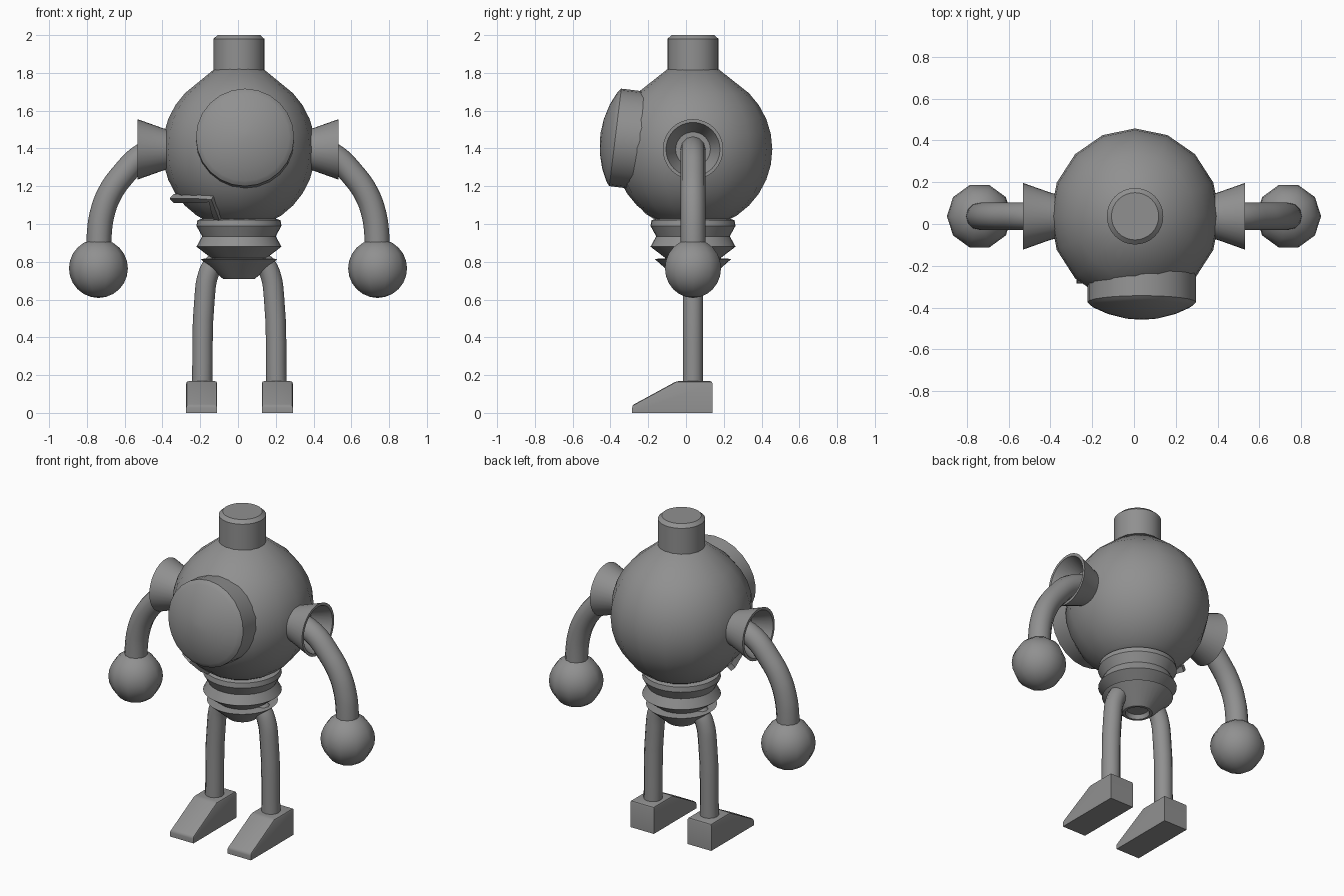
import bpy, bmesh
from math import sin, cos, pi, radians, sqrt
from mathutils import Matrix, Vector

if "Cube" in bpy.data.objects:
    bpy.data.objects.remove(bpy.data.objects["Cube"])

CX, CY = 0.005, 0.037          # central axis of the figure
BODY_Z, BODY_R = 1.395, 0.42

grey = bpy.data.materials.new("grey metal")
grey.use_nodes = True
colour = (0.28, 0.28, 0.28, 1)
grey.diffuse_color = colour
grey.node_tree.nodes["Principled BSDF"].inputs["Base Color"].default_value = colour


def finish(ob, angle=35):
    ob.data.materials.clear()
    ob.data.materials.append(grey)
    bpy.ops.object.select_all(action='DESELECT')
    ob.select_set(True)
    bpy.context.view_layer.objects.active = ob
    bpy.ops.object.shade_smooth_by_angle(angle=radians(angle))
    return ob


def add_mesh(name, bm, angle=35):
    bmesh.ops.recalc_face_normals(bm, faces=bm.faces)
    mesh = bpy.data.meshes.new(name)
    bm.to_mesh(mesh)
    bm.free()
    ob = bpy.data.objects.new(name, mesh)
    bpy.context.collection.objects.link(ob)
    return finish(ob, angle)


def lathe(name, profile, matrix, sides=32, angle=35):
    """Revolve (radius, height) points about the local z axis."""
    bm = bmesh.new()
    rings = []
    for r, h in profile:
        rings.append([bm.verts.new(matrix @ Vector((r * cos(2 * pi * i / sides),
                                                    r * sin(2 * pi * i / sides), h)))
                      for i in range(sides)])
    for a, b in zip(rings, rings[1:]):
        for i in range(sides):
            j = (i + 1) % sides
            bm.faces.new((a[i], a[j], b[j], b[i]))
    bm.faces.new(rings[0])
    bm.faces.new(rings[-1])
    return add_mesh(name, bm, angle)


def tube(name, points, radius, resolution=4, smooth=True):
    """Round tube along a path, turned into a mesh."""
    curve = bpy.data.curves.new(name, 'CURVE')
    curve.dimensions = '3D'
    curve.bevel_depth = radius
    curve.bevel_resolution = resolution
    curve.use_fill_caps = True
    curve.resolution_u = 4
    spline = curve.splines.new('BEZIER' if smooth else 'POLY')
    if smooth:
        spline.bezier_points.add(len(points) - 1)
        for bp, p in zip(spline.bezier_points, points):
            bp.co = p
            bp.handle_left_type = bp.handle_right_type = 'AUTO'
    else:
        spline.points.add(len(points) - 1)
        for sp, p in zip(spline.points, points):
            sp.co = (*p, 1)
    ob = bpy.data.objects.new(name, curve)
    bpy.context.collection.objects.link(ob)
    bpy.ops.object.select_all(action='DESELECT')
    ob.select_set(True)
    bpy.context.view_layer.objects.active = ob
    bpy.ops.object.convert(target='MESH')
    return finish(bpy.context.view_layer.objects.active)


axis = Matrix.Translation((CX, CY, 0))

# Round body, pulled up to the neck
body = [(BODY_R * sin(a), BODY_Z - BODY_R * cos(a))
        for a in (pi * i / 16 for i in range(2, 13))]
body.append((0.135, 1.82))
lathe("body", body, axis @ Matrix.Diagonal((0.965, 1, 1, 1)), 16, 50)

# Neck stub with chamfered top
lathe("neck", [(0.135, 1.78), (0.135, 1.98), (0.113, 2.0)], axis)

# Pleated waist and the cup under it
lathe("waist", [(0.19, 1.03), (0.22, 1.02), (0.225, 0.99), (0.195, 0.935),
                (0.225, 0.88), (0.14, 0.815)], axis, angle=20)
lathe("hip_cup", [(0.13, 0.82), (0.203, 0.815), (0.085, 0.71),
                  (0.07, 0.71), (0.06, 0.735)], axis, angle=20)

# Porthole eye, tilted slightly upward
eye_place = Matrix.Translation((0.037, -0.386, 1.46)) @ Matrix.Rotation(radians(83), 4, 'X')
lathe("eye", [(0.26, -0.18), (0.26, -0.012), (0.247, 0), (0.235, 0.008),
              (0.17, 0.038), (0.09, 0.06), (0.02, 0.068)], eye_place, 24)

# Bracket strip on the lower right of the body
strip = []
for x, z in [(-0.34, 1.135), (-0.28, 1.135), (-0.21, 1.135), (-0.14, 1.135),
             (-0.12, 1.07), (-0.10, 1.015)]:
    depth = BODY_R ** 2 - (z - BODY_Z) ** 2 - (x / 0.965) ** 2
    strip.append((x, CY - sqrt(max(depth, 0)), z))
tube("bracket", strip, 0.024, 0, False)

arm_path = [(0.36, 1.41), (0.50, 1.365), (0.61, 1.26), (0.68, 1.16),
            (0.72, 1.05), (0.735, 0.94), (0.737, 0.80)]
leg_path = [(0.08, 0.82), (0.135, 0.785), (0.165, 0.73), (0.183, 0.62), (0.197, 0.13)]

for s, side in ((1, "left"), (-1, "right")):
    # Flared hollow shoulder socket
    place = Matrix.Translation((0, CY, 1.395)) @ Matrix.Rotation(s * pi / 2, 4, 'Y')
    lathe(side + "_shoulder", [(0.10, 0.35), (0.113, 0.40), (0.16, 0.532),
                               (0.143, 0.532), (0.092, 0.42)], place)

    # Bent arm and ball hand
    tube(side + "_arm", [(s * x, CY, z) for x, z in arm_path], 0.066)
    hand = [(0.156 * sin(pi * i / 12), -0.156 * cos(pi * i / 12)) for i in range(1, 12)]
    hand = [(0.004, -0.156)] + hand + [(0.004, 0.156)]
    lathe(side + "_hand", hand, Matrix.Translation((s * 0.739, CY, 0.765)), 10, 60)

    # Leg
    tube(side + "_leg", [(0.007 + s * x, CY, z) for x, z in leg_path], 0.054)

    # Wedge foot
    bm = bmesh.new()
    outline = [(0.14, 0), (0.14, 0.168), (-0.05, 0.168), (-0.285, 0.04), (-0.285, 0)]
    x0 = 0.008 + s * 0.2
    face = bm.faces.new([bm.verts.new((x0 - 0.082, y, z)) for y, z in outline])
    ext = bmesh.ops.extrude_face_region(bm, geom=[face])
    bmesh.ops.translate(bm, vec=(0.164, 0, 0),
                        verts=[v for v in ext["geom"] if isinstance(v, bmesh.types.BMVert)])
    top_edges = [e for e in bm.edges if min(v.co.z for v in e.verts) > 0.01]
    bmesh.ops.bevel(bm, geom=top_edges, offset=0.012, segments=2,
                    affect='EDGES', profile=0.5)
    add_mesh(side + "_foot", bm, 30)
